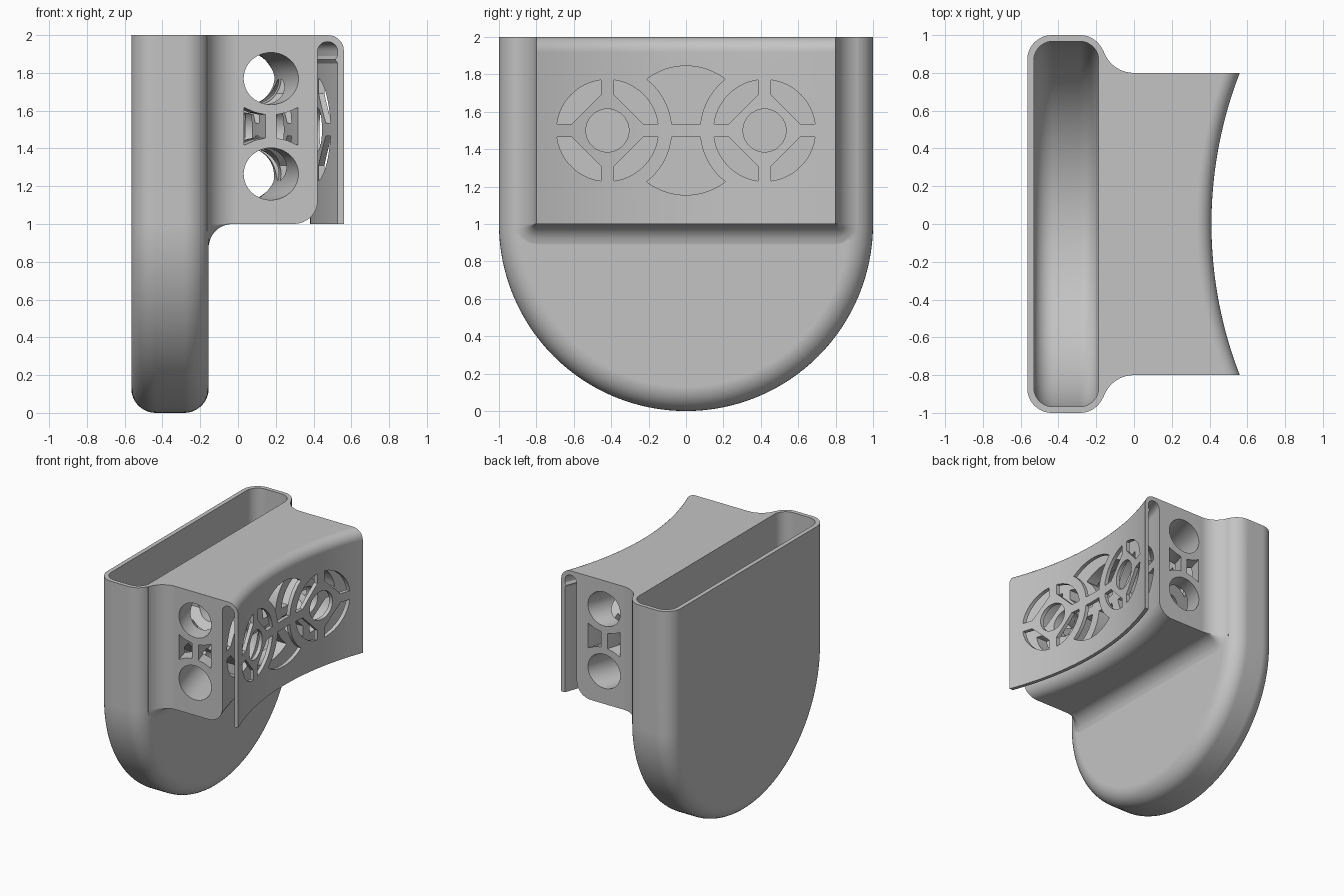
import bpy, bmesh, math
from math import sin, cos, pi, sqrt, asin, acos, atan2

if "Cube" in bpy.data.objects:
    bpy.data.objects.remove(bpy.data.objects["Cube"], do_unlink=True)

AXIS_X = 2.618          # vertical axis that the curved clip is swept around
MID_Z = 1.5             # centre height of the cut-out pattern

grey = bpy.data.materials.new("plain grey")
grey.use_nodes = True
grey.diffuse_color = (0.55, 0.55, 0.55, 1)
grey.node_tree.nodes["Principled BSDF"].inputs["Base Color"].default_value = (0.55, 0.55, 0.55, 1)


def add_loft(bm, rings):
    """Closed solid through a list of rings with equal point counts."""
    rows = [[bm.verts.new(p) for p in ring] for ring in rings]
    n = len(rows[0])
    for a, b in zip(rows, rows[1:]):
        for i in range(n):
            j = (i + 1) % n
            bm.faces.new((a[i], a[j], b[j], b[i]))
    bm.faces.new(rows[0])
    bm.faces.new(rows[-1])


def finish(bm, name):
    bmesh.ops.remove_doubles(bm, verts=bm.verts, dist=1e-5)
    bmesh.ops.recalc_face_normals(bm, faces=bm.faces)
    mesh = bpy.data.meshes.new(name)
    bm.to_mesh(mesh)
    bm.free()
    mesh.materials.append(grey)
    ob = bpy.data.objects.new(name, mesh)
    bpy.context.scene.collection.objects.link(ob)
    return ob


def arc(cx, cz, r, a0, a1, n):
    return [(cx + r * cos(a0 + (a1 - a0) * i / n), cz + r * sin(a0 + (a1 - a0) * i / n))
            for i in range(n + 1)]


def add_sweep(bm, profile, steps=48, half=0.52):
    """Sweep an (x, z) profile around the vertical clip axis."""
    rings = []
    for i in range(steps + 1):
        t = half * (2 * i / steps - 1)
        rings.append([(AXIS_X - (AXIS_X - x) * cos(t), (AXIS_X - x) * sin(t), z)
                      for x, z in profile])
    add_loft(bm, rings)


def add_punch(bm, outline, x0=-0.14, x1=0.7):
    """Extrude a (y, z) outline straight along x."""
    add_loft(bm, [[(x, y, MID_Z + z) for y, z in outline] for x in (x0, x1)])


def boolean(target, other, operation):
    other.hide_render = True
    mod = target.modifiers.new(operation.lower(), 'BOOLEAN')
    mod.object, mod.operation, mod.solver = other, operation, 'EXACT'
    bpy.context.view_layer.objects.active = target
    bpy.ops.object.modifier_apply(modifier=mod.name)
    bpy.data.objects.remove(other, do_unlink=True)


def pouch_solid(name, x0, x1, radius, round_r, top):
    """U-shaped slab with rounded rims."""
    bm = bmesh.new()
    steps = [(round_r * (1 - cos(a)), radius - round_r * (1 - sin(a)))
             for a in (pi / 2 * i / 10 for i in range(11))]
    sections = [(x0 + d, r) for d, r in steps] + [(x1 - d, r) for d, r in reversed(steps)]
    rings = []
    for x, r in sections:
        outline = [(r, top)] + arc(0, 1, r, 0, -pi, 64) + [(-r, top)]
        rings.append([(x, y, z) for y, z in outline])
    add_loft(bm, rings)
    return finish(bm, name)


def bracket_solid():
    """Block that flares into the pouch with fillets at its sides and bottom."""
    bm = bmesh.new()
    xs = [-0.2] + [-0.162 * cos(pi / 2 * i / 14) for i in range(15)] + [0.62]
    rings = []
    for x in xs:
        side = min(max(x, -0.162), 0)
        low = min(max(x, -0.155), -0.03)
        dw = 0.17 - sqrt(0.17 ** 2 - side ** 2)
        db = 0.125 - sqrt(max(0.125 ** 2 - (low + 0.03) ** 2, 0))
        corner = [(0.8 + dw * cos(a), 1 - db * sin(a))
                  for a in (pi / 2 * i / 8 for i in range(9))]
        right = [(0.8 + dw, 2.1)] + corner
        outline = right + [(-y, z) for y, z in reversed(right)]
        rings.append([(x, y, z) for y, z in outline])
    add_loft(bm, rings)
    return finish(bm, "bracket")


# Pouch shell and bracket
holder = pouch_solid("holder_with_clip", -0.565, -0.155, 1.0, 0.13, 2.1)
boolean(holder, bracket_solid(), 'UNION')
boolean(holder, pouch_solid("pouch_cavity", -0.53, -0.187, 0.967, 0.1, 2.4), 'DIFFERENCE')

# Level top rim
bm = bmesh.new()
add_loft(bm, [[(x, -1.5, z), (x, 1.5, z), (x, 1.5, z + 1), (x, -1.5, z + 1)]
              for x, z in ((-1, 2), (1, 2))])
boolean(holder, finish(bm, "top_trim"), 'DIFFERENCE')

# Curved front, clip slot and side bores, all following the same arc
bm = bmesh.new()
add_sweep(bm, [(0.41, 0.8)] + arc(0.33, 1.92, 0.08, 0, pi / 2, 8)
          + [(0.33, 2.3), (0.8, 2.3), (0.8, 0.8)])
add_sweep(bm, [(0.16, 0.9)] + arc(0.16, 1.12, 0.12, -pi / 2, 0, 8)
          + arc(0.33, 1.915, 0.05, pi, 0, 12)
          + [(0.38, 1.89), (0.368, 1.87), (0.38, 1.85)]
          + arc(0.395, 1.015, 0.015, pi, 1.5 * pi, 3)[:1] + [(0.38, 0.9)])
BORE_X = 0.047
for z in (1.77, 1.265):
    add_sweep(bm, arc(BORE_X, z, 0.138, 0, 2 * pi, 40)[:-1])
for s in (-1, 1):
    add_sweep(bm, [(BORE_X + s * dx, 1.517 + dz) for dx, dz in
                   ((0.028, -0.062), (0.08, -0.074), (0.136, -0.1),
                    (0.136, 0.1), (0.08, 0.074), (0.028, 0.062))])
boolean(holder, finish(bm, "swept_cutter"), 'DIFFERENCE')

# Pattern punched through the clip plate and into the bracket
bm = bmesh.new()
RING_Y, RING_R, FAN_R, GAP = 0.42, 0.272, 0.345, 0.035
crescent = arc(0, 0, RING_R, asin(GAP / RING_R), acos(GAP / RING_R), 16)
crescent += [(GAP, 0.19), (0.19, GAP)]
tip = atan2(sqrt(FAN_R ** 2 - (RING_Y / 2) ** 2), RING_Y / 2)
fan = arc(0, 0, FAN_R, tip, pi - tip, 20)
fan += arc(-RING_Y, 0, FAN_R, tip, asin(GAP / FAN_R), 14)[1:]
fan += arc(RING_Y, 0, FAN_R, pi - asin(GAP / FAN_R), pi - tip, 14)[:-1]
for sy in (-1, 1):
    add_punch(bm, [(sy * RING_Y + y, z) for y, z in arc(0, 0, 0.115, 0, 2 * pi, 40)[:-1]])
    add_punch(bm, [(y, sy * z) for y, z in fan])
    for my in (-1, 1):
        for mz in (-1, 1):
            add_punch(bm, [(sy * RING_Y + my * y, mz * z) for y, z in crescent])
boolean(holder, finish(bm, "pattern_cutter"), 'DIFFERENCE')

# Smooth shading with crisp edges
bpy.ops.object.select_all(action='DESELECT')
holder.select_set(True)
bpy.context.view_layer.objects.active = holder
bpy.ops.object.shade_smooth_by_angle(angle=math.radians(30))
weighted = holder.modifiers.new("even_shading", 'WEIGHTED_NORMAL')
weighted.keep_sharp = True
